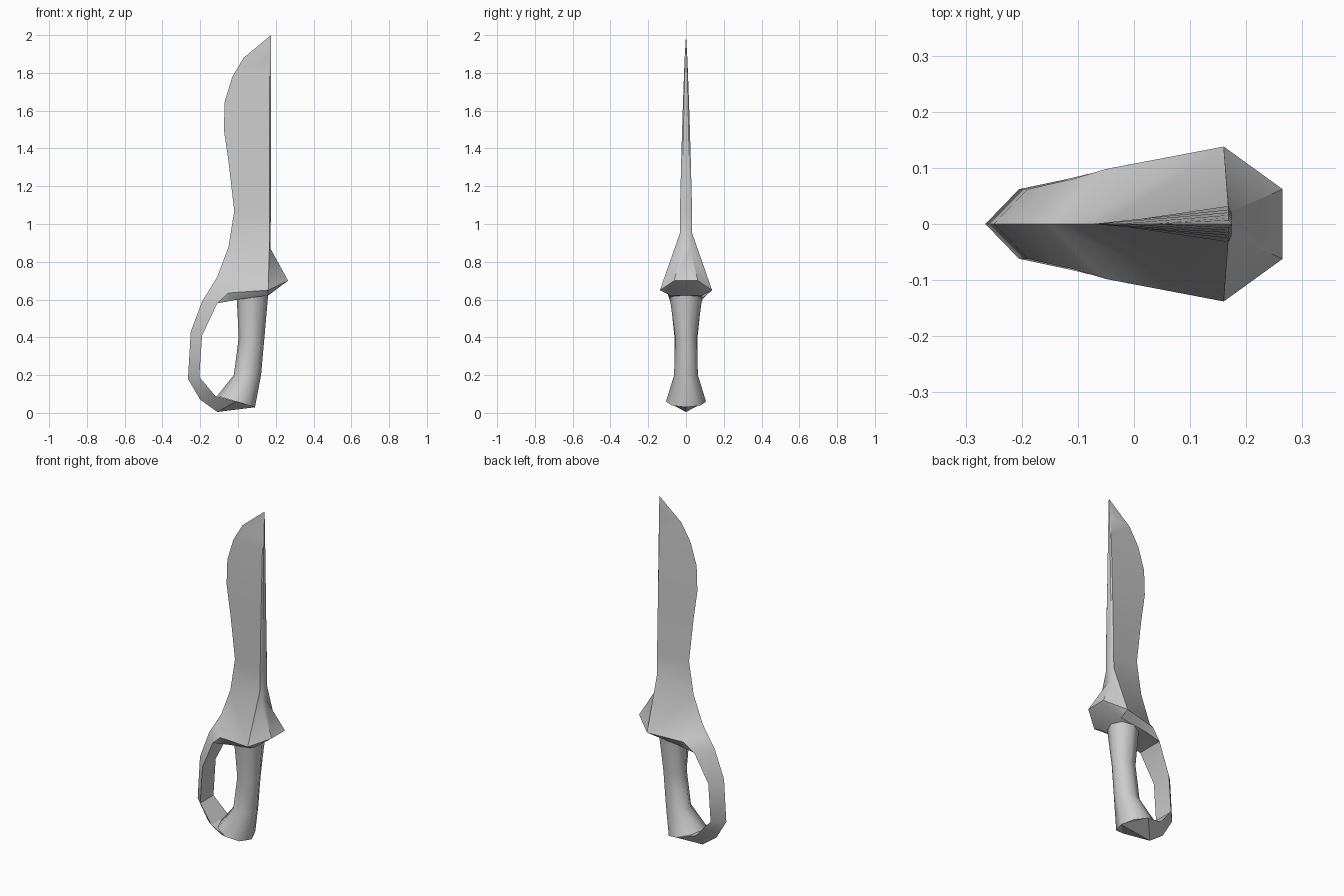
import bpy
import bmesh
import math

cube = bpy.data.objects.get("Cube")
if cube:
    bpy.data.objects.remove(cube, do_unlink=True)

# Single steel material
steel = bpy.data.materials.new("grey steel")
steel.use_nodes = True
GREY = (0.6, 0.6, 0.6, 1)
steel.diffuse_color = GREY
steel.node_tree.nodes["Principled BSDF"].inputs["Base Color"].default_value = GREY


class Shell:
    """Collects faces that are symmetric across the y = 0 plane."""

    def __init__(self):
        self.bm = bmesh.new()
        self.cache = {}

    def face(self, points):
        unique = list(dict.fromkeys(points))
        if len(unique) < 3:
            return
        verts = []
        for p in unique:
            if p not in self.cache:
                self.cache[p] = self.bm.verts.new(p)
            verts.append(self.cache[p])
        if self.bm.faces.get(verts) is None:
            self.bm.faces.new(verts)

    def pair(self, *points):
        self.face(points)
        self.face([flip(p) for p in reversed(points)])

    def across(self, p, q):
        self.face([p, flip(p), flip(q), q])

    def finish(self, name, angle):
        bmesh.ops.recalc_face_normals(self.bm, faces=self.bm.faces)
        mesh = bpy.data.meshes.new(name)
        self.bm.to_mesh(mesh)
        self.bm.free()
        mesh.materials.append(steel)
        obj = bpy.data.objects.new(name, mesh)
        bpy.context.collection.objects.link(obj)
        bpy.ops.object.select_all(action="DESELECT")
        obj.select_set(True)
        bpy.context.view_layer.objects.active = obj
        bpy.ops.object.shade_smooth_by_angle(angle=math.radians(angle))


def flip(p):
    return (p[0], -p[1] if p[1] else 0, p[2])


# Blade: cutting edge (x, z) paired with a spine of growing thickness
blade = Shell()
edge = [(0.03, 1.88), (-0.03, 1.78), (-0.07, 1.65), (-0.075, 1.5),
        (-0.05, 1.33), (-0.02, 1.07)]
tip = (0.175, 0, 2.0)
rows = [(tip, tip, tip)]
for x, z in edge:
    t = 0.032 * min(1, (2 - z) / 0.9) ** 0.75
    rows.append(((x, 0, z), (0.168, t, z), (0.174, t * 0.65, z)))

# Flare from the blade into the guard
rows.append(((-0.05, 0, 0.88), (0.168, 0.033, 0.95), (0.172, 0.022, 0.87)))
rim_side, rim_end = (0.16, 0.138, 0.65), (0.265, 0.062, 0.70)
rows.append(((-0.11, 0, 0.72), rim_side, rim_end))
for (e0, s0, b0), (e1, s1, b1) in zip(rows, rows[1:]):
    if s1 == rim_side:
        blade.pair(e0, s0, s1)
        blade.pair(e0, s1, e1)
    else:
        blade.pair(e0, s0, s1, e1)
    blade.pair(s0, b0, b1, s1)
    blade.across(b0, b1)

# Knuckle bow: sharp outer ridge with a flat inner strip, ending at the pommel
bow = [((-0.15, 0, 0.655), (-0.05, 0.098, 0.635)),
       ((-0.19, 0, 0.59), (-0.11, 0.08, 0.58)),
       ((-0.25, 0, 0.43), (-0.19, 0.062, 0.41)),
       ((-0.265, 0, 0.18), (-0.205, 0.062, 0.19)),
       ((-0.2, 0, 0.07), (-0.12, 0.08, 0.09)),
       ((-0.11, 0, 0.005), (-0.01, 0.106, 0.06)),
       ((0.09, 0, 0.03), (-0.01, 0.106, 0.06))]
previous = rows[-1][:2]
for i, (outer, inner) in enumerate(bow):
    blade.pair(previous[0], previous[1], inner, outer)
    if i > 1:
        blade.across(previous[1], inner)
    previous = (outer, inner)
blade.across(bow[-1][1], bow[-1][0])

# Underside of the guard
heel, root = bow[0][1], bow[1][1]
low_end, low_mid = (0.16, 0.085, 0.622), (0.0, 0.085, 0.6)
blade.pair(rim_end, rim_side, low_end)
blade.pair(rim_side, heel, low_mid, low_end)
blade.pair(heel, root, low_mid)
blade.across(rim_end, low_end)
blade.across(low_end, low_mid)
blade.across(low_mid, root)
blade.finish("blade_guard_and_bow", 30)

# Grip: octagonal rings (centre x, z, radius x, radius y, slant)
grip = Shell()
SIDES = 8
rings = []
for cx, z, rx, ry, slant in [(0.076, 0.63, 0.084, 0.088, 0),
                             (0.072, 0.4, 0.068, 0.058, 0),
                             (0.05, 0.2, 0.072, 0.063, 0),
                             (-0.01, 0.06, 0.1, 0.106, -0.03)]:
    ring = []
    for k in range(SIDES):
        a = math.tau * k / SIDES
        ring.append((cx + rx * math.cos(a), ry * math.sin(a),
                     z + slant * math.cos(a)))
    rings.append(ring)
for upper, lower in zip(rings, rings[1:]):
    for k in range(SIDES):
        n = (k + 1) % SIDES
        grip.face([upper[k], upper[n], lower[n], lower[k]])
grip.face(rings[0])
grip.face(rings[-1])
grip.finish("grip", 50)
